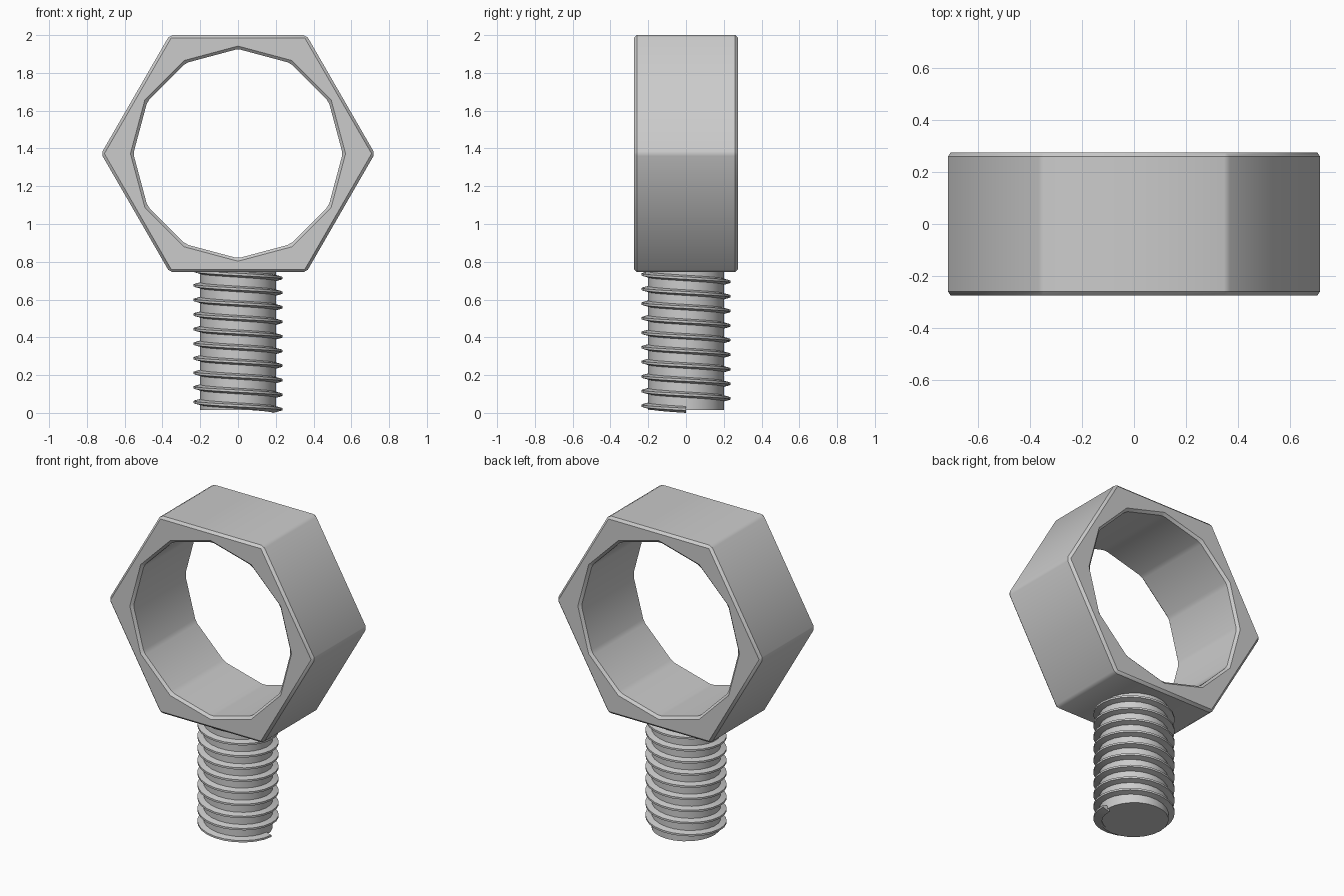
import bpy, bmesh, math
from math import sin, cos, pi

if "Cube" in bpy.data.objects:
    bpy.data.objects.remove(bpy.data.objects["Cube"])

CZ = 1.3725            # ring centre height


def make_object(name, bm, angle=35):
    bmesh.ops.recalc_face_normals(bm, faces=bm.faces)
    me = bpy.data.meshes.new(name)
    bm.to_mesh(me)
    bm.free()
    ob = bpy.data.objects.new(name, me)
    bpy.context.collection.objects.link(ob)
    bpy.ops.object.select_all(action='DESELECT')
    ob.select_set(True)
    bpy.context.view_layer.objects.active = ob
    bpy.ops.object.shade_smooth_by_angle(angle=math.radians(angle))
    return ob


# Hexagonal ring: 12 spokes, hexagon outside and 12-sided hole inside
apothem, hole_r, half_y = 0.6275, 0.554, 0.275
bm = bmesh.new()
loops = []
for inner, y in ((False, -half_y), (False, half_y), (True, half_y), (True, -half_y)):
    loop = []
    for i in range(12):
        a = i * pi / 6
        r = hole_r if inner else (apothem / cos(pi / 6) if i % 2 == 0 else apothem)
        loop.append(bm.verts.new((r * cos(a), y, CZ + r * sin(a))))
    loops.append(loop)
for k in range(4):
    A, B = loops[k], loops[(k + 1) % 4]
    for i in range(12):
        j = (i + 1) % 12
        bm.faces.new((A[i], A[j], B[j], B[i]))
bmesh.ops.recalc_face_normals(bm, faces=bm.faces)
# chamfer every hard edge, including the corners of hexagon and hole
sharp = [e for e in bm.edges if e.calc_face_angle() > math.radians(25)]
bmesh.ops.bevel(bm, geom=sharp, offset=0.015, segments=1, affect='EDGES')
make_object("hex_ring", bm, 32)

# Shaft
bm = bmesh.new()
bmesh.ops.create_cone(bm, cap_ends=True, segments=24, radius1=0.2, radius2=0.2, depth=0.745)
bmesh.ops.translate(bm, verts=bm.verts, vec=(0, 0, 0.015 + 0.745 / 2))
make_object("shaft", bm)

# Helical thread ridge, winding clockwise as it rises
pitch, steps, turns = 0.0772, 24, 9.5
profile = [(0.185, -0.019), (0.235, -0.006), (0.235, 0.006), (0.185, 0.019)]
bm = bmesh.new()
rows = []
for s in range(int(steps * turns) + 1):
    a = -2 * pi * s / steps
    z = 0.019 + pitch * s / steps
    rows.append([bm.verts.new((r * cos(a), r * sin(a), z + dz)) for r, dz in profile])
for A, B in zip(rows, rows[1:]):
    for i in range(4):
        j = (i + 1) % 4
        bm.faces.new((A[i], A[j], B[j], B[i]))
bm.faces.new(rows[0])
bm.faces.new(rows[-1])
make_object("thread", bm)
